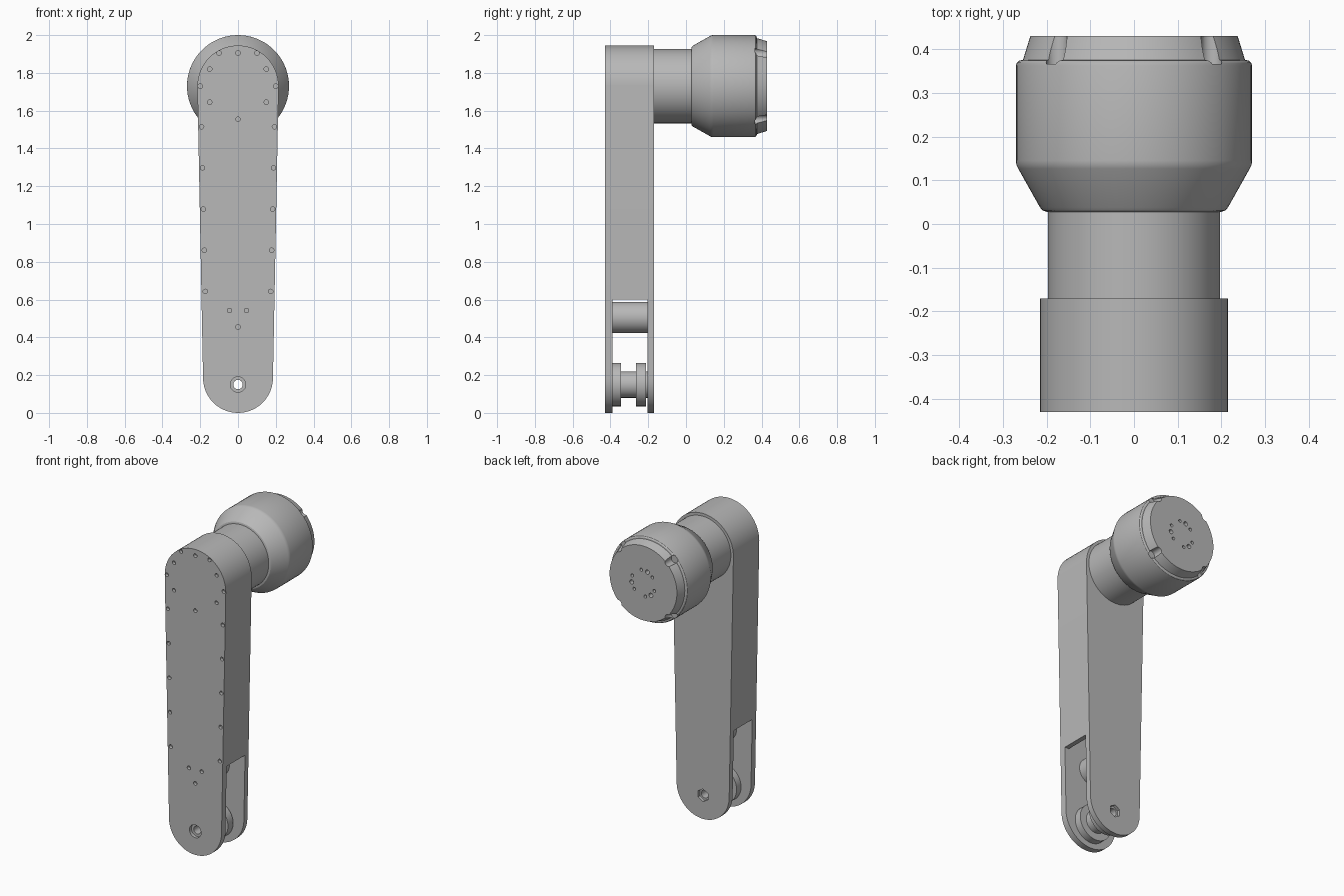
import bpy, bmesh, math
from mathutils import Matrix

cube = bpy.data.objects.get("Cube")
if cube:
    bpy.data.objects.remove(cube, do_unlink=True)

grey = bpy.data.materials.new("machined grey")
grey.use_nodes = True
colour = (0.48, 0.48, 0.48, 1)
grey.diffuse_color = colour
grey.node_tree.nodes["Principled BSDF"].inputs["Base Color"].default_value = colour

FRONT, BACK = -0.43, -0.17          # arm faces
IN_FRONT, IN_BACK = -0.39, -0.205   # inner faces of the two plates
TOP_Z, PIVOT_Z = 1.73, 0.15


def to_object(bm, name):
    bmesh.ops.recalc_face_normals(bm, faces=bm.faces)
    mesh = bpy.data.meshes.new(name)
    bm.to_mesh(mesh)
    bm.free()
    mesh.materials.append(grey)
    obj = bpy.data.objects.new(name, mesh)
    bpy.context.collection.objects.link(obj)
    return obj


def add_cylinder(bm, x, z, radius, y0, y1, sides=24):
    """Cylinder along y, added to an existing bmesh."""
    place = Matrix.Translation((x, (y0 + y1) / 2, z)) @ Matrix.Rotation(math.pi / 2, 4, "X")
    bmesh.ops.create_cone(bm, cap_ends=True, segments=sides, radius1=radius,
                          radius2=radius, depth=y1 - y0, matrix=place)


def lathe(name, profile, z, sides=72):
    """Spin (radius, y) points about the y axis at height z."""
    bm = bmesh.new()
    verts = [bm.verts.new((r, y, z)) for r, y in profile]
    edges = [bm.edges.new(pair) for pair in zip(verts, verts[1:])]
    bmesh.ops.spin(bm, geom=verts + edges, cent=(0, 0, z), axis=(0, 1, 0),
                   angle=math.tau, steps=sides, use_duplicate=False)
    bmesh.ops.remove_doubles(bm, verts=bm.verts, dist=1e-5)
    return to_object(bm, name)


def stadium(name, inset, y0, y1, steps=28):
    """Tapered bar with round ends, extruded along y."""
    outline = []
    for centre, radius, start in ((TOP_Z, 0.215, 0), (0.185, 0.185, math.pi)):
        for i in range(steps + 1):
            a = start + math.pi * i / steps
            outline.append(((radius - inset) * math.cos(a), centre + (radius - inset) * math.sin(a)))
    bm = bmesh.new()
    face = bm.faces.new([bm.verts.new((x, y0, z)) for x, z in outline])
    moved = bmesh.ops.extrude_face_region(bm, geom=[face])["geom"]
    bmesh.ops.translate(bm, vec=(0, y1 - y0, 0),
                        verts=[g for g in moved if isinstance(g, bmesh.types.BMVert)])
    return to_object(bm, name)


def cut(obj, cutter):
    mod = obj.modifiers.new("cut", "BOOLEAN")
    mod.operation, mod.solver, mod.object = "DIFFERENCE", "EXACT", cutter
    graph = bpy.context.evaluated_depsgraph_get()
    obj_mesh = bpy.data.meshes.new_from_object(obj.evaluated_get(graph))
    obj.modifiers.clear()
    obj.data = obj_mesh
    bpy.data.objects.remove(cutter, do_unlink=True)


# Hollow arm with an open fork at the lower end
arm = stadium("arm", 0, FRONT, BACK)
cut(arm, stadium("cavity_cutter", 0.03, IN_FRONT, IN_BACK))
bm = bmesh.new()
fork = Matrix.Translation((0, (IN_FRONT + IN_BACK) / 2, 0.2)) @ Matrix.Diagonal((1, IN_BACK - IN_FRONT, 0.8, 1))
bmesh.ops.create_cube(bm, size=1, matrix=fork)
cut(arm, to_object(bm, "fork_cutter"))

# Screw holes on the front face
holes = [(0, 1.905), (0, 1.555), (0, 0.455)]
pairs = [(0.1, 1.905), (0.15, 1.82), (0.2, TOP_Z), (0.15, 1.645), (0.045, 0.542)]
pairs += [(0.193 - 0.005 * i, 1.515 - 0.218 * i) for i in range(5)]
holes += [(s * x, z) for x, z in pairs for s in (-1, 1)]
bm = bmesh.new()
for x, z in holes:
    add_cylinder(bm, x, z, 0.012, FRONT - 0.02, FRONT + 0.02, 16)
cut(arm, to_object(bm, "screw_hole_cutter"))

# Pivot bore: round counterbore in front, hexagonal pocket behind
bm = bmesh.new()
add_cylinder(bm, 0, PIVOT_Z, 0.025, FRONT - 0.1, BACK + 0.1)
cut(arm, to_object(bm, "bore_cutter"))
bm = bmesh.new()
add_cylinder(bm, 0, PIVOT_Z, 0.041, FRONT - 0.02, FRONT + 0.02)
add_cylinder(bm, 0, PIVOT_Z, 0.04, BACK - 0.02, BACK + 0.02, 6)
cut(arm, to_object(bm, "pocket_cutter"))

# Spacer boss between the plates
bm = bmesh.new()
add_cylinder(bm, 0, 0.505, 0.083, IN_FRONT - 0.005, IN_BACK + 0.005, 48)
boss = to_object(bm, "spacer_boss")

# Grooved pivot roller with a through bore
bore, hub, rim = 0.025, 0.07, 0.115
roller = lathe("pivot_roller", [
    (bore, IN_FRONT), (rim, IN_FRONT), (rim, -0.345), (hub, -0.345), (hub, -0.265),
    (rim, -0.265), (rim, -0.213), (hub, -0.213), (hub, IN_BACK), (bore, IN_BACK),
    (bore, IN_FRONT)], PIVOT_Z, 48)

# Neck and flared head
neck = lathe("neck", [(0, BACK - 0.01), (0.197, BACK - 0.01), (0.197, 0.04), (0, 0.04)], TOP_Z)
head = lathe("head", [
    (0, 0.028), (0.2, 0.028), (0.209, 0.031), (0.215, 0.038), (0.265, 0.127),
    (0.269, 0.135), (0.27, 0.145), (0.27, 0.362), (0.268, 0.369), (0.262, 0.374),
    (0.254, 0.375), (0.237, 0.43), (0, 0.43)], TOP_Z)

# Four rim notches, then three groups of holes in the end face
bm = bmesh.new()
for i in range(4):
    a = math.pi / 4 + i * math.pi / 2
    add_cylinder(bm, 0.25 * math.cos(a), TOP_Z + 0.25 * math.sin(a), 0.024, 0.366, 0.46)
cut(head, to_object(bm, "notch_cutter"))
bm = bmesh.new()
for group in (110, -10, 230):
    for offset, radius in ((-30, 0.01), (0, 0.014), (30, 0.01)):
        a = math.radians(group + offset)
        add_cylinder(bm, 0.083 * math.cos(a), TOP_Z + 0.083 * math.sin(a), radius, 0.4, 0.45, 16)
cut(head, to_object(bm, "end_hole_cutter"))

# Smooth curved sides, keep machined edges crisp
bpy.ops.object.select_all(action="DESELECT")
for obj in (arm, boss, roller, neck, head):
    obj.select_set(True)
bpy.context.view_layer.objects.active = arm
bpy.ops.object.shade_smooth_by_angle(angle=math.radians(25))
